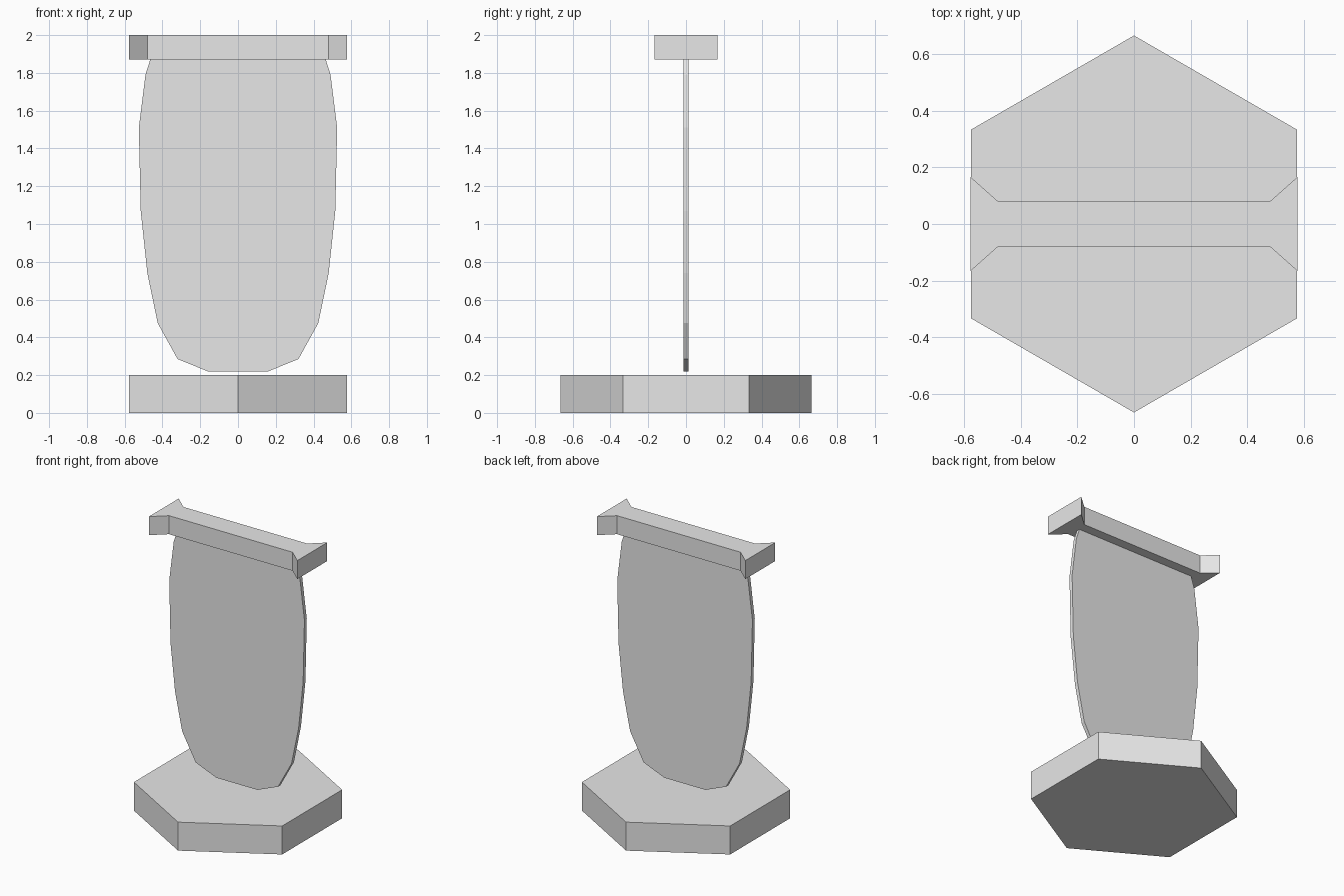
import bpy
import bmesh
import math
from mathutils import Vector

cube = bpy.data.objects.get("Cube")
if cube:
    bpy.data.objects.remove(cube, do_unlink=True)

grey = bpy.data.materials.new("plain_grey")
grey.use_nodes = True
grey.diffuse_color = (0.8, 0.8, 0.8, 1)
grey.node_tree.nodes["Principled BSDF"].inputs["Base Color"].default_value = (0.8, 0.8, 0.8, 1)


def extrude_outline(name, outline, depth):
    """Flat-shaded prism made by sweeping a closed outline along depth."""
    bm = bmesh.new()
    face = bm.faces.new([bm.verts.new(p) for p in outline])
    swept = bmesh.ops.extrude_face_region(bm, geom=[face])["geom"]
    verts = [v for v in swept if isinstance(v, bmesh.types.BMVert)]
    bmesh.ops.translate(bm, verts=verts, vec=Vector(depth))
    bmesh.ops.recalc_face_normals(bm, faces=bm.faces)
    mesh = bpy.data.meshes.new(name)
    bm.to_mesh(mesh)
    bm.free()
    mesh.materials.append(grey)
    obj = bpy.data.objects.new(name, mesh)
    bpy.context.collection.objects.link(obj)
    return obj


# Hexagonal base with corners at front and back
radius = 0.665
hexagon = [(radius * math.sin(i * math.tau / 6), radius * math.cos(i * math.tau / 6), 0)
           for i in range(6)]
extrude_outline("base", hexagon, (0, 0, 0.2))

# Thin barrel-shaped panel, floating just above the base and tucked into the bar
half = [(0.16, 0.22), (0.32, 0.285), (0.425, 0.475), (0.48, 0.74),
        (0.515, 1.07), (0.525, 1.51), (0.49, 1.79), (0.455, 1.9)]
outline = half + [(-x, z) for x, z in reversed(half)]
extrude_outline("panel", [(x, -0.013, z) for x, z in outline], (0, 0.026, 0))

# Top bar with flared ends
end = [(0.48, -0.08), (0.577, -0.166), (0.577, 0.166), (0.48, 0.08)]
bar = end + [(-x, -y) for x, y in end]
extrude_outline("top_bar", [(x, y, 1.87) for x, y in bar], (0, 0, 0.13))
